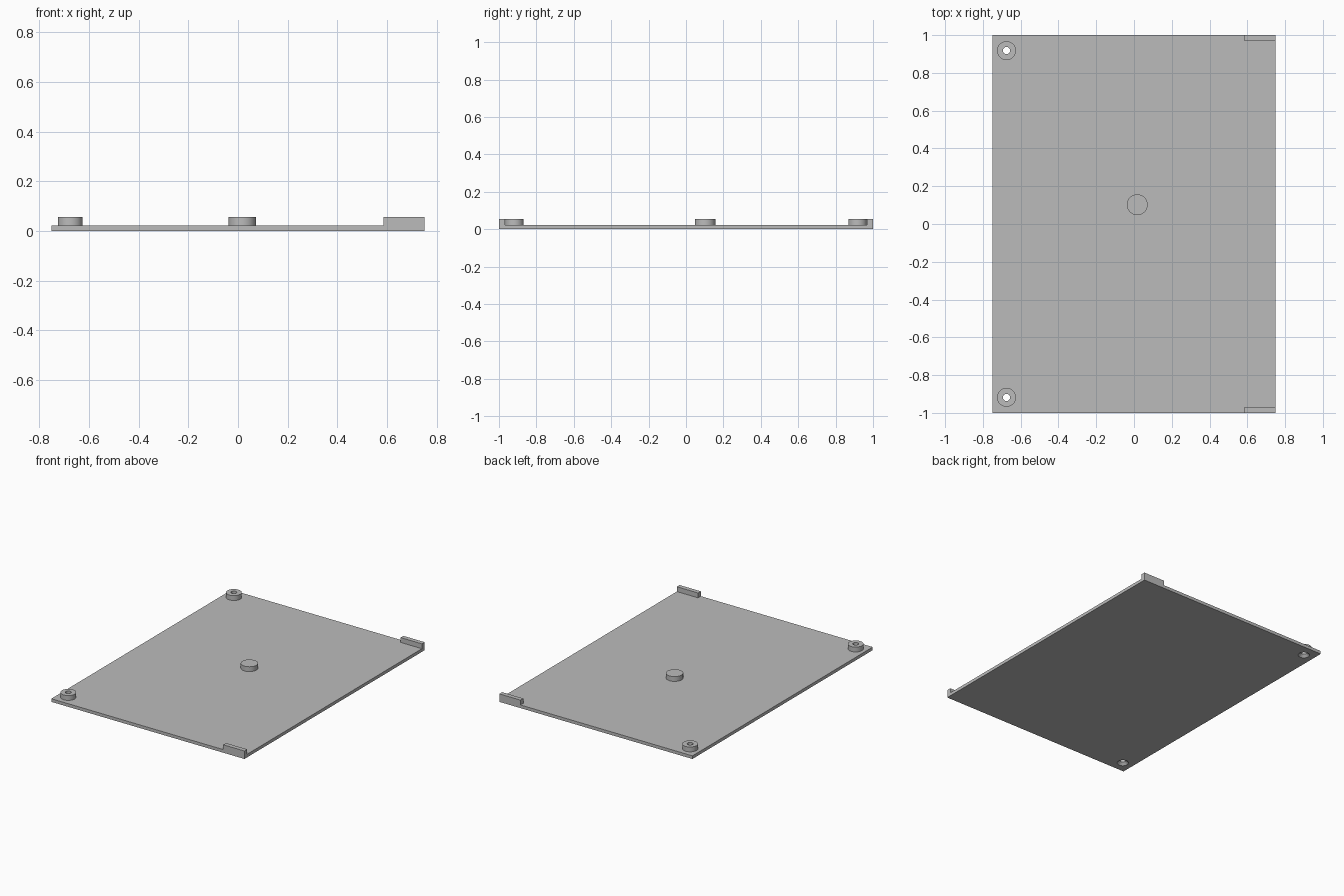
import bpy
import bmesh
from math import radians

cube = bpy.data.objects.get("Cube")
if cube:
    bpy.data.objects.remove(cube, do_unlink=True)

HALF_X, HALF_Y = 0.75, 1.0
PLATE_TOP, TOP = 0.022, 0.056
SCREW_X, SCREW_Y = -0.675, 0.918
HOLE_R, SINK_R = 0.019, 0.037

grey = bpy.data.materials.new("light grey")
grey.use_nodes = True
grey.diffuse_color = (0.5, 0.5, 0.5, 1)
grey.node_tree.nodes["Principled BSDF"].inputs["Base Color"].default_value = (0.5, 0.5, 0.5, 1)


def finish(name, bm):
    bmesh.ops.recalc_face_normals(bm, faces=bm.faces)
    mesh = bpy.data.meshes.new(name)
    bm.to_mesh(mesh)
    bm.free()
    mesh.materials.append(grey)
    obj = bpy.data.objects.new(name, mesh)
    bpy.context.collection.objects.link(obj)
    return obj


def box(name, lo, hi):
    bm = bmesh.new()
    bmesh.ops.create_cube(bm, size=1)
    for v in bm.verts:
        v.co = [h if c > 0 else l for c, l, h in zip(v.co, lo, hi)]
    return finish(name, bm)


def lathe(name, x, y, profile, closed=False):
    """Revolve (radius, height) points; open profiles start and end on the axis."""
    bm = bmesh.new()
    pts = [bm.verts.new((r, 0, z)) for r, z in profile]
    pairs = list(zip(pts, pts[1:])) + ([(pts[-1], pts[0])] if closed else [])
    edges = [bm.edges.new(p) for p in pairs]
    bmesh.ops.spin(bm, geom=pts + edges, cent=(0, 0, 0), axis=(0, 0, 1),
                   angle=radians(360), steps=48)
    bmesh.ops.remove_doubles(bm, verts=bm.verts, dist=1e-5)
    bmesh.ops.translate(bm, verts=bm.verts, vec=(x, y, 0))
    return finish(name, bm)


def smooth(obj):
    bpy.ops.object.select_all(action="DESELECT")
    obj.select_set(True)
    bpy.context.view_layer.objects.active = obj
    bpy.ops.object.shade_smooth_by_angle(angle=radians(30))


# Base plate
plate = box("base_plate", (-HALF_X, -HALF_Y, 0), (HALF_X, HALF_Y, PLATE_TOP))

for side, sign in (("front", -1), ("back", 1)):
    y = sign * SCREW_Y
    # Countersunk screw hole through the plate
    cutter = lathe("hole_cutter", SCREW_X, y,
                   [(0, -0.01), (SINK_R, -0.01), (SINK_R, 0), (HOLE_R, 0.018),
                    (HOLE_R, 0.1), (0, 0.1)])
    cutter.hide_render = True
    mod = plate.modifiers.new("screw_hole", "BOOLEAN")
    mod.operation, mod.solver, mod.object = "DIFFERENCE", "EXACT", cutter
    bpy.context.view_layer.objects.active = plate
    bpy.ops.object.modifier_apply(modifier=mod.name)
    bpy.data.objects.remove(cutter, do_unlink=True)

    # Ring boss around the hole
    smooth(lathe(side + "_screw_boss", SCREW_X, y,
                 [(HOLE_R, PLATE_TOP), (0.05, PLATE_TOP), (0.05, TOP), (HOLE_R, TOP)],
                 closed=True))

    # Upright corner tab, flush with the plate edge
    ys = sorted((sign * HALF_Y, sign * (HALF_Y - 0.031)))
    box(side + "_corner_tab", (0.585, ys[0], PLATE_TOP), (HALF_X, ys[1], TOP))

# Solid support stud near the middle
smooth(lathe("centre_stud", 0.017, 0.102,
             [(0, PLATE_TOP), (0.055, PLATE_TOP), (0.055, TOP), (0, TOP)]))
smooth(plate)
